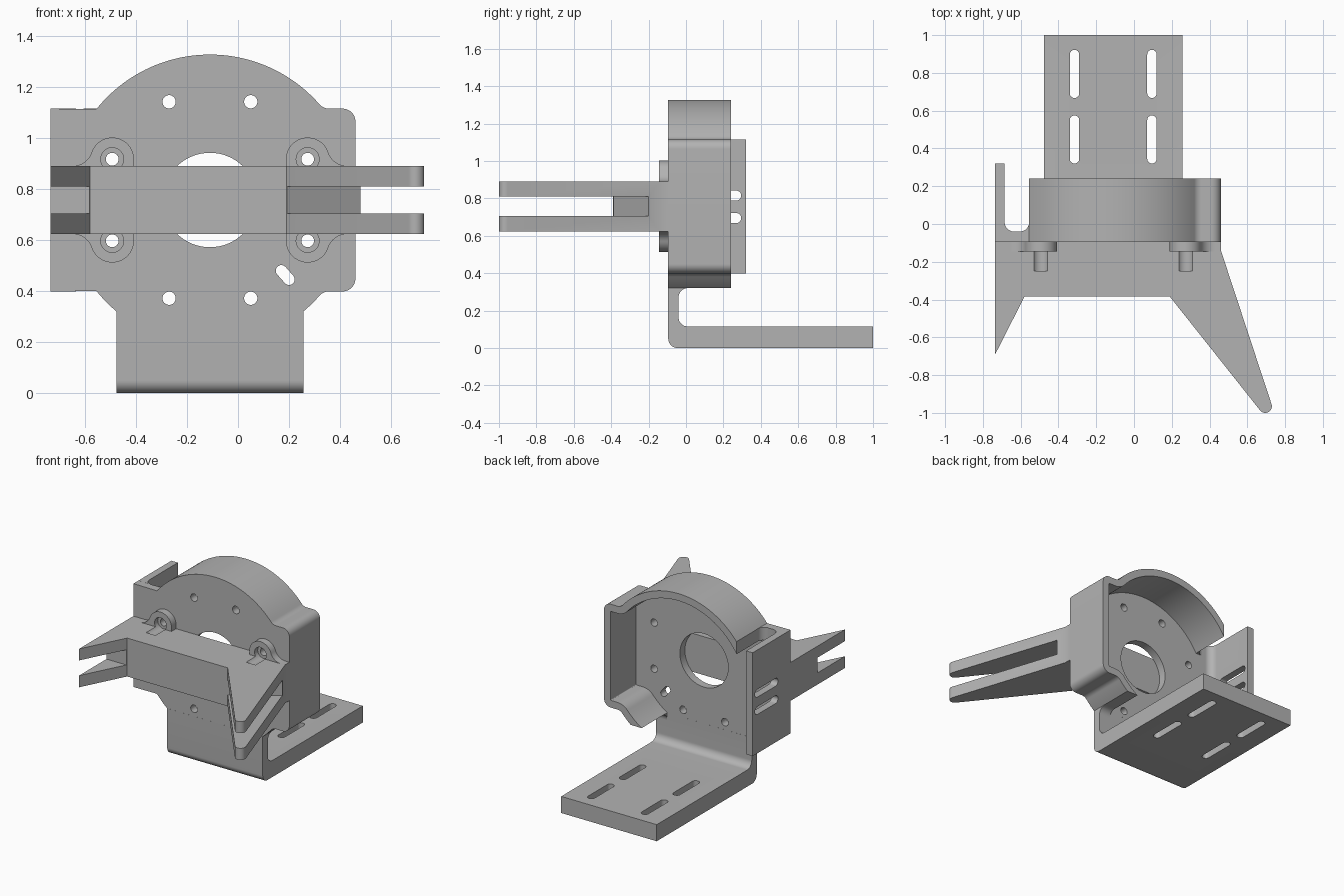
import bpy, bmesh
from math import sin, cos, radians, degrees, acos, asin, atan2, hypot

if "Cube" in bpy.data.objects:
    bpy.data.objects.remove(bpy.data.objects["Cube"])

grey = bpy.data.materials.new("plain grey")
grey.use_nodes = True
COLOUR = (0.45, 0.45, 0.45, 1)
grey.diffuse_color = COLOUR
grey.node_tree.nodes["Principled BSDF"].inputs["Base Color"].default_value = COLOUR

CX, CZ = -0.11, 0.757        # centre of the round housing
FRONT, BACK = -0.095, -0.04  # faces of the mounting plate
R, WALL = 0.57, 0.05         # housing radius and wall thickness
HALF = 0.133                 # half height of the arm block
LEG_L, LEG_R, LEG_TOP = -0.476, 0.256, 0.32
FLANGE = -0.735


def arc(x, y, r, a0, a1, n=12):
    """Points on an arc, angles in degrees."""
    steps = [radians(a0 + (a1 - a0) * i / n) for i in range(n + 1)]
    return [(x + r * cos(a), y + r * sin(a)) for a in steps]


def circle(x, y, r, n=40):
    return arc(x, y, r, 0, 360, n)[:-1]


def capsule(p, q, r):
    """Slot outline between two end centres."""
    a = degrees(atan2(q[1] - p[1], q[0] - p[0]))
    return arc(*p, r, a + 90, a + 270) + arc(*q, r, a - 90, a + 90)


def prism(name, outlines, axis, lo, hi):
    """Extrude flat outlines along an axis into one object."""
    place = {"x": lambda u, v: (lo, u, v), "y": lambda u, v: (u, lo, v),
             "z": lambda u, v: (u, v, lo)}[axis]
    bm = bmesh.new()
    for pts in outlines:
        face = bm.faces.new([bm.verts.new(place(*p)) for p in pts])
        out = bmesh.ops.extrude_face_region(bm, geom=[face])
        verts = [g for g in out["geom"] if isinstance(g, bmesh.types.BMVert)]
        shift = [(hi - lo) * (axis == k) for k in "xyz"]
        bmesh.ops.translate(bm, verts=verts, vec=shift)
    bmesh.ops.recalc_face_normals(bm, faces=bm.faces)
    mesh = bpy.data.meshes.new(name)
    bm.to_mesh(mesh)
    bm.free()
    mesh.materials.append(grey)
    obj = bpy.data.objects.new(name, mesh)
    bpy.context.collection.objects.link(obj)
    return obj


def cut(target, outlines, axis, lo, hi):
    """Cut extruded outlines out of a part."""
    cutter = prism(target.name + "_cutter", outlines, axis, lo, hi)
    cutter.hide_render = True
    cutter.hide_viewport = True
    mod = target.modifiers.new("cut", "BOOLEAN")
    mod.object = cutter
    mod.solver = "EXACT"


def housing_path(inset):
    """Housing wall line: big arc, blended shoulder, right side, lower arc."""
    r, f = R - inset, WALL + inset
    corner = max(WALL - inset, 0.005)
    fx, fz = 0.467, 0.408
    a = degrees(atan2(fz, fx))
    start = degrees(acos(-0.445 / r))
    end = degrees(asin((LEG_TOP - CZ) / r))
    side, top = 0.57 - inset - corner, 0.358 - inset - corner
    pts = arc(0, 0, r, start, a, 48)
    pts += arc(fx, fz, f, a + 180, 270)
    pts += arc(side, top, corner, 90, 0)
    pts += arc(side, -top, corner, 0, -90)
    pts += arc(fx, -fz, f, 90, 180 - a)
    pts += arc(0, 0, r, -a, end, 6)
    return [(CX + x, CZ + z) for x, z in pts]


quads = [(s, t) for s in (-1, 1) for t in (-1, 1)]
screws = [(CX + s * 0.383, CZ + t * 0.16) for s, t in quads]

# Mounting plate
outer, inner = housing_path(0), housing_path(WALL)
top_z, low_z = CZ + 0.358, CZ - 0.358
lower_left = arc(CX, CZ, R, 230, 218.8, 6)
plate = prism("mounting_plate", [outer + lower_left + [(FLANGE, low_z), (FLANGE, top_z)]],
              "y", FRONT, BACK)
holes = [circle(CX, CZ, 0.185, 64)]
holes += [circle(CX + s * 0.16, CZ + t * 0.385, 0.026) for s, t in quads]
holes += [circle(x, z, 0.025) for x, z in screws]
holes.append(capsule((0.17, 0.48), (0.2, 0.446), 0.022))
cut(plate, holes, "y", -0.2, 0.1)

# Housing wall with blends at its two free ends
prism("housing_wall", [outer + inner[::-1]], "y", BACK, 0.24)
prism("wall_end_blend_lower", [[(BACK, LEG_TOP)] + arc(0.01, 0.27, 0.05, 90, 180)],
      "x", inner[-1][0], LEG_R)
prism("wall_end_blend_upper", [[(-0.555, BACK)] + arc(-0.605, 0.01, 0.05, 270, 360)],
      "z", inner[0][1], top_z)

# Side flange with two slots
flange = prism("side_flange", [[(FLANGE, 0.32), (FLANGE, BACK)]
               + arc(-0.635, 0.01, 0.05, 270, 180) + [(-0.685, 0.32)]], "z", low_z, top_z)
cut(flange, [capsule((0.07, z), (0.268, z), 0.027) for z in (0.695, 0.815)],
    "x", -0.8, -0.6)

# Leg and foot bent from one strip, with four slots
foot = prism("leg_and_foot", [[(FRONT, LEG_TOP)] + arc(-0.045, 0.05, 0.05, 180, 270)
             + [(1, 0), (1, 0.115)] + arc(0.01, 0.165, 0.05, 270, 180)
             + [(BACK, LEG_TOP)]], "x", LEG_L, LEG_R)
cut(foot, [capsule((x, y), (x, y + 0.205), 0.025)
           for x in (-0.315, 0.095) for y in (0.345, 0.692)], "z", -0.1, 0.2)

# Arm block with forked ends and screw clearance
arms = prism("forked_arms", [[(FLANGE, FRONT), (FLANGE, -0.69), (-0.58, -0.385),
             (0.19, -0.385)] + arc(0.695, -0.965, 0.035, 219, 378)
             + [(0.46, -0.14), (0.46, FRONT)]], "z", CZ - HALF, CZ + HALF)
cut(arms, [[(-1, -0.39), (0.19, -0.39), (0.48, -0.2), (1, 0.14), (1, -1.2), (-1, -1.2)]],
    "z", 0.705, 0.81)
cut(arms, [circle(x, z, 0.045) for x, z in screws], "y", -0.25, -0.11)

# Screw bosses blended into the arm block
blend = degrees(atan2(0.053, 0.156))
profile = arc(0, 0.027, 0.085, 180, blend, 24) + arc(0.156, 0.08, 0.08, 180 + blend, 270)
profile.insert(0, (-0.085, 0))
for (s, t), (x, z) in zip(quads, screws):
    name = ("left" if s > 0 else "right") + ("_upper" if t > 0 else "_lower")
    boss = prism(name + "_screw_boss",
                 [[(x + s * u, CZ + t * (HALF + v)) for u, v in profile]],
                 "y", -0.145, FRONT)
    cut(boss, [circle(x, z, 0.045)], "y", -0.25, -0.11)
    cut(boss, [circle(x, z, 0.025)], "y", -0.2, 0)

# Apply the cuts, then shade curved walls smoothly
parts = [o for o in bpy.context.scene.objects if o.type == "MESH" and not o.hide_render]
bpy.ops.object.select_all(action="DESELECT")
for part in parts:
    part.select_set(True)
    bpy.context.view_layer.objects.active = part
    for mod in list(part.modifiers):
        bpy.ops.object.modifier_apply(modifier=mod.name)
bpy.ops.object.shade_smooth_by_angle(angle=radians(30))
for helper in [o for o in bpy.data.objects if "_cutter" in o.name]:
    bpy.data.objects.remove(helper)
